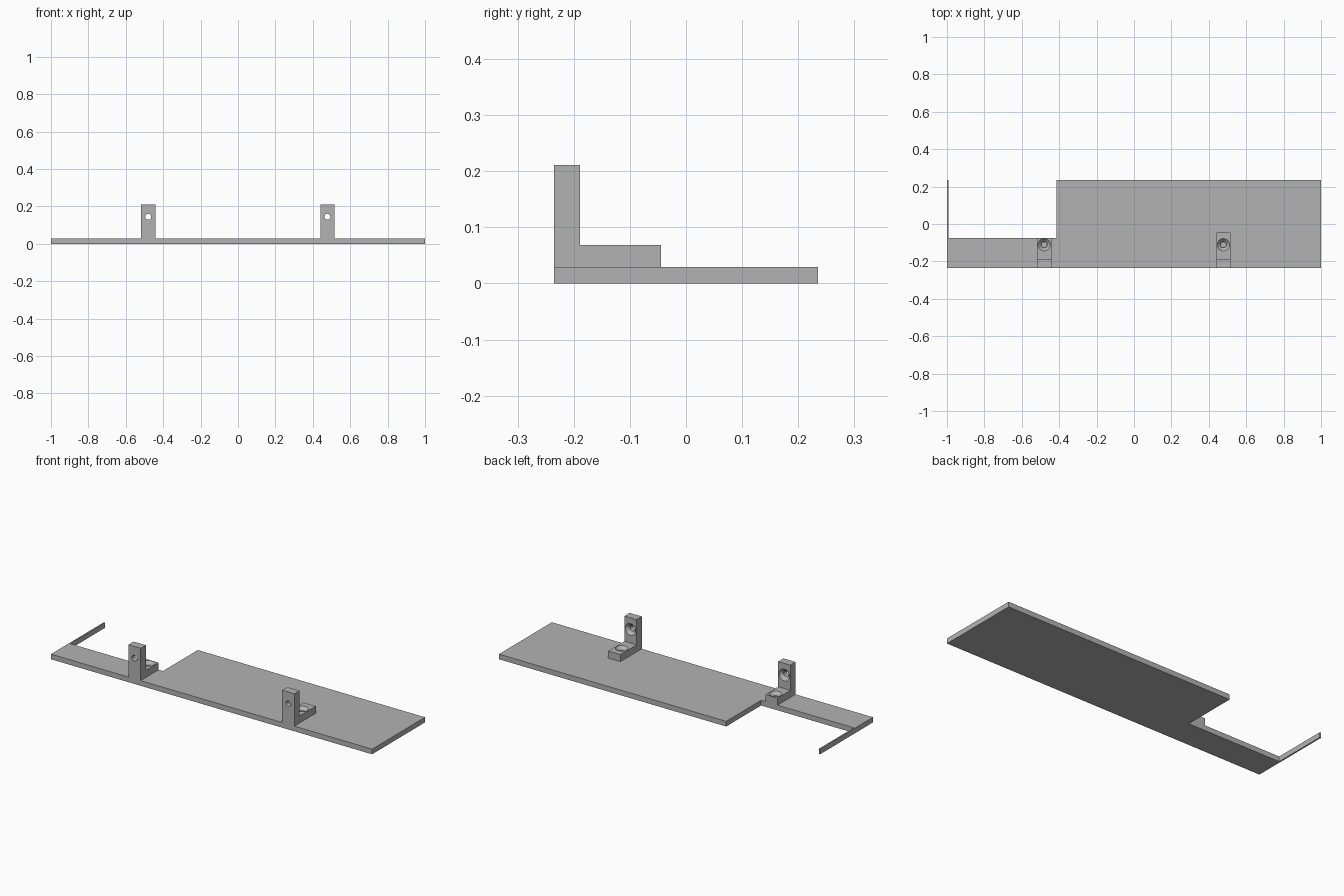
import bpy, bmesh, math
from mathutils import Matrix

if "Cube" in bpy.data.objects:
    bpy.data.objects.remove(bpy.data.objects["Cube"])

grey = bpy.data.materials.new("plain grey")
grey.diffuse_color = (0.45, 0.45, 0.45, 1)
grey.use_nodes = True
grey.node_tree.nodes["Principled BSDF"].inputs["Base Color"].default_value = grey.diffuse_color


def to_object(name, bm):
    bmesh.ops.recalc_face_normals(bm, faces=bm.faces)
    mesh = bpy.data.meshes.new(name)
    bm.to_mesh(mesh)
    bm.free()
    obj = bpy.data.objects.new(name, mesh)
    bpy.context.collection.objects.link(obj)
    mesh.materials.append(grey)
    return obj


def extrude_profile(name, points, offset):
    """Fill a closed 3D outline and push it along offset."""
    bm = bmesh.new()
    face = bm.faces.new([bm.verts.new(p) for p in points])
    out = bmesh.ops.extrude_face_region(bm, geom=[face])
    moved = [v for v in out["geom"] if isinstance(v, bmesh.types.BMVert)]
    bmesh.ops.translate(bm, verts=moved, vec=offset)
    return to_object(name, bm)


def screw_cutter(name, matrix, length):
    """Countersunk screw shape: head at local z = 0, shaft running down."""
    rings = [(0.033, 0.01), (0.033, 0), (0.016, -0.017), (0.016, -length)]
    n = 32
    bm = bmesh.new()
    loops = [[bm.verts.new((r * math.cos(math.tau * i / n),
                            r * math.sin(math.tau * i / n), z))
              for i in range(n)] for r, z in rings]
    for a, b in zip(loops, loops[1:]):
        for i in range(n):
            j = (i + 1) % n
            bm.faces.new((a[i], a[j], b[j], b[i]))
    bm.faces.new(loops[0])
    bm.faces.new(loops[-1])
    bm.transform(matrix)
    return to_object(name, bm)


# Plate with a rear notch and a thin strip along the left edge
W, D, T = 1.0, 0.235, 0.029
outline = [(-W, -D), (W, -D), (W, D), (-0.415, D), (-0.415, -0.075),
           (-0.992, -0.075), (-0.992, D), (-W, D)]
extrude_profile("shelf_plate", [(x, y, 0) for x, y in outline], (0, 0, T))

# L-shaped brackets; the left foot is trimmed flush with the notch
for side, x, foot_end in (("left", -0.48, -0.075), ("right", 0.478, -0.045)):
    section = [(-D, T), (foot_end, T), (foot_end, 0.069), (-0.189, 0.069),
               (-0.189, 0.211), (-D, 0.211)]
    bracket = extrude_profile(side + "_bracket",
                              [(x - 0.038, y, z) for y, z in section],
                              (0.076, 0, 0))
    # Screw holes through the foot and the upright
    holes = [
        ("foot", Matrix.Translation((x, -0.111, 0.069)), 0.06),
        ("upright", Matrix.Translation((x, -0.189, 0.145))
         @ Matrix.Rotation(-math.pi / 2, 4, "X"), 0.07),
    ]
    for label, matrix, length in holes:
        cutter = screw_cutter(f"{side}_{label}_hole_cutter", matrix, length)
        cutter.hide_render = True
        cutter.hide_set(True)
        cut = bracket.modifiers.new(label + " hole", "BOOLEAN")
        cut.operation = "DIFFERENCE"
        cut.solver = "EXACT"
        cut.object = cutter
